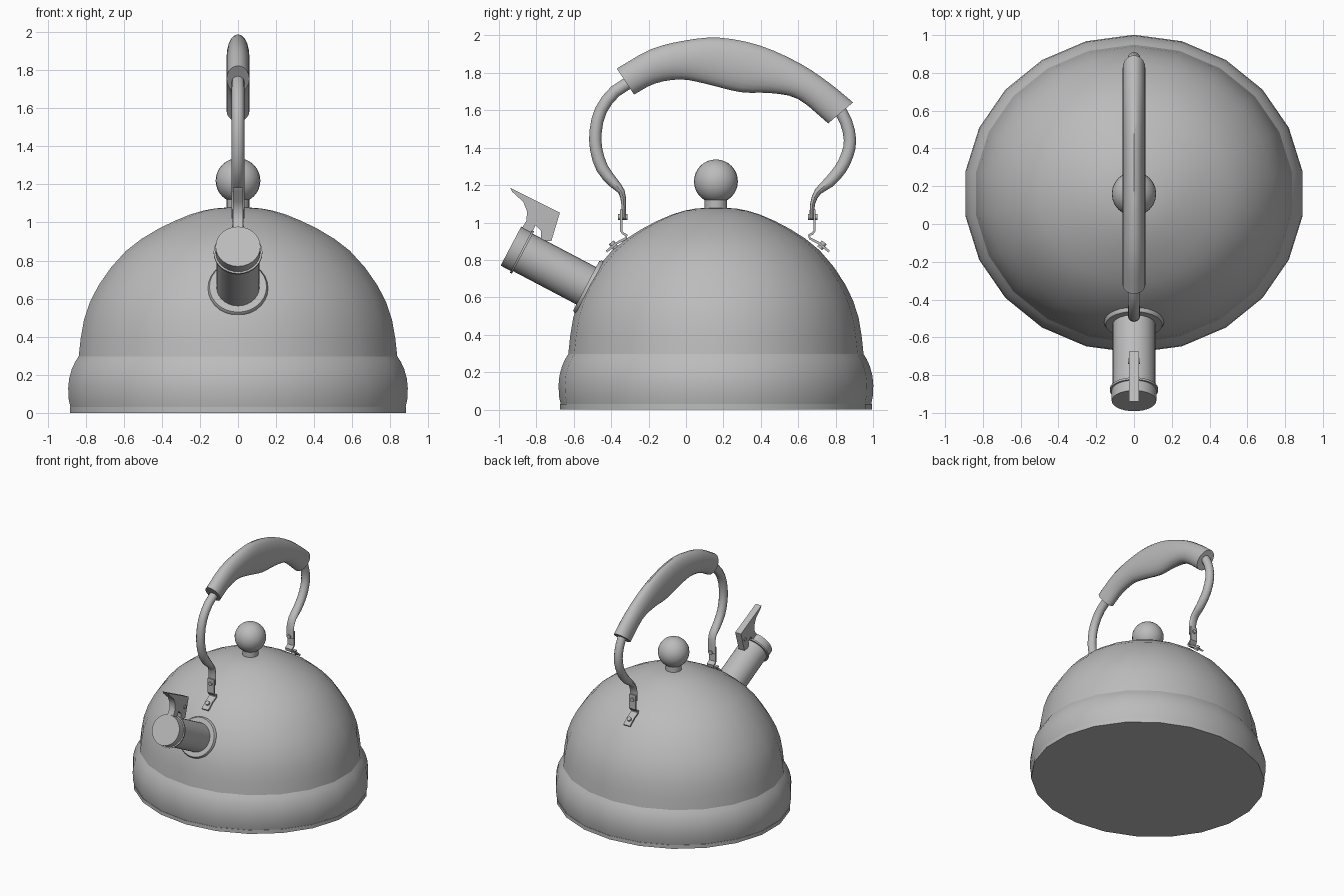
import bpy, bmesh, math
from mathutils import Vector

if "Cube" in bpy.data.objects:
    bpy.data.objects.remove(bpy.data.objects["Cube"])

steel = bpy.data.materials.new("brushed grey")
steel.use_nodes = True
GREY = (0.5, 0.5, 0.5, 1)
steel.diffuse_color = GREY
steel.node_tree.nodes["Principled BSDF"].inputs["Base Color"].default_value = GREY

CY = 0.16                                # body axis in y
ANCHOR_MID = 0.17                        # plane between the two handle anchors
SPOUT = Vector((0, -0.53, 0.66))         # spout root on the dome
AXIS = Vector((0, -0.885, 0.466)).normalized()


def finish(name, bm, angle=35):
    bmesh.ops.recalc_face_normals(bm, faces=bm.faces)
    mesh = bpy.data.meshes.new(name)
    bm.to_mesh(mesh)
    bm.free()
    obj = bpy.data.objects.new(name, mesh)
    bpy.context.collection.objects.link(obj)
    mesh.materials.append(steel)
    bpy.ops.object.select_all(action="DESELECT")
    obj.select_set(True)
    bpy.context.view_layer.objects.active = obj
    bpy.ops.object.shade_smooth_by_angle(angle=math.radians(angle))
    return obj


def loft(name, sections, sides, start=0.0, angle=35):
    """Skin rings given as (centre, u, v), capping both ends."""
    bm = bmesh.new()
    turns = [start + math.tau * i / sides for i in range(sides)]
    rings = [[bm.verts.new(c + u * math.cos(t) + v * math.sin(t)) for t in turns]
             for c, u, v in sections]
    for a, b in zip(rings, rings[1:]):
        for i in range(sides):
            j = (i + 1) % sides
            bm.faces.new((a[i], a[j], b[j], b[i]))
    bm.faces.new(rings[0])
    bm.faces.new(rings[-1])
    return finish(name, bm, angle)


def lathe(name, profile, sides, origin, axis=Vector((0, 0, 1)), squash=1.0, angle=35):
    """Turn (radius, distance) pairs about an axis lying in the yz plane."""
    v = axis.cross(Vector((1, 0, 0)))
    return loft(name, [(origin + axis * d, Vector((0, r * squash, 0)) if axis.z == 1 else v * r,
                        Vector((r, 0, 0))) for r, d in profile], sides, angle=angle)


def smooth_path(points, steps):
    """Catmull-Rom resampling of equal-length tuples."""
    pts = [Vector(p) for p in points]
    pts = [pts[0] * 2 - pts[1]] + pts + [pts[-1] * 2 - pts[-2]]
    out = []
    for a, b, c, d in zip(pts, pts[1:], pts[2:], pts[3:]):
        for k in range(steps):
            t = k / steps
            out.append(0.5 * (2 * b + (c - a) * t + (2 * a - 5 * b + 4 * c - d) * t * t
                              + (3 * b - a - 3 * c + d) * t ** 3))
    return out + [pts[-2]]


def sweep(name, points, sides, start=0.0, angle=35):
    """Sweep a section along (y, z, half thickness, half width) points."""
    sections = []
    for i, p in enumerate(points):
        q, r = points[max(i - 1, 0)], points[min(i + 1, len(points) - 1)]
        n = Vector((0, q[1] - r[1], r[0] - q[0])).normalized()
        sections.append((Vector((0, p[0], p[1])), n * p[2], Vector((p[3], 0, 0))))
    return loft(name, sections, sides, start, angle)


# Body: base plate, bulging band and dome
base = Vector((0, CY, 0))
lathe("base_plate", [(0.892, 0), (0.892, 0.03)], 22, base, squash=0.934)
lathe("base_band", [(0.888, 0.025), (0.898, 0.07), (0.901, 0.13), (0.896, 0.18),
                    (0.882, 0.23), (0.864, 0.268), (0.843, 0.3)], 22, base, squash=0.934)
dome = smooth_path([(0.846, 0.29), (0.817, 0.49), (0.74, 0.67), (0.595, 0.85),
                    (0.425, 0.965), (0.25, 1.043), (0.12, 1.074), (0.02, 1.078)], 2)
lathe("dome", dome, 22, base, squash=0.934, angle=40)

# Lid knob
lathe("knob_stem", [(0.06, 1.05), (0.06, 1.14)], 20, base)
ball = [(0.117 * math.sin(math.pi * k / 16) + 0.0005, 1.22 - 0.117 * math.cos(math.pi * k / 16))
        for k in range(17)]
lathe("knob_ball", ball, 24, base)

# Spout with collar, lip and cap
lathe("spout_collar", [(0.158, -0.06), (0.158, -0.008), (0.15, 0.004)], 28, SPOUT, AXIS)
lathe("spout_tube", [(0.113, -0.1), (0.113, 0.4)], 28, SPOUT, AXIS)
lathe("spout_lip", [(0.128, 0.386), (0.128, 0.398)], 28, SPOUT, AXIS)
lathe("spout_cap", [(0.118, 0.39), (0.118, 0.459)], 28, SPOUT, AXIS)


def pin(name, centre, axis, radius, half):
    lathe(name, [(radius, -half), (radius, half)], 12, Vector(centre), Vector(axis).normalized())


# Whistle lever above the spout
outline = [(-0.94, 1.185), (-0.9, 1.165), (-0.674, 1.053), (-0.72, 0.9), (-0.775, 0.905),
           (-0.775, 0.955), (-0.805, 0.985), (-0.825, 0.94), (-0.88, 0.965),
           (-0.853, 1.01), (-0.85, 1.06), (-0.87, 1.11), (-0.93, 1.165)]
bm = bmesh.new()
face = bm.faces.new([bm.verts.new((-0.026, y, z)) for y, z in outline])
grown = bmesh.ops.extrude_face_region(bm, geom=[face])["geom"]
bmesh.ops.translate(bm, vec=(0.052, 0, 0), verts=[g for g in grown if isinstance(g, bmesh.types.BMVert)])
finish("whistle_lever", bm)
bm = bmesh.new()
bmesh.ops.create_cone(bm, cap_ends=True, segments=12, radius1=0.015, radius2=0.015, depth=0.064)
for v in bm.verts:
    v.co = Vector((v.co.z, v.co.x - 0.727, v.co.y + 0.99))
finish("lever_pivot", bm)

# Handle arms, flattening into straps at the foot
R = 0.033
front = [(-0.27, 1.765, R, R), (-0.38, 1.7, R, R), (-0.455, 1.6, R, R), (-0.483, 1.49, R, R),
         (-0.48, 1.39, R, R), (-0.448, 1.29, R, R), (-0.39, 1.215, 0.028, R),
         (-0.345, 1.165, 0.018, R), (-0.333, 1.1, 0.013, R), (-0.333, 1.02, 0.012, R)]
back = [(0.8, 1.64, R, R), (0.855, 1.54, R, R), (0.877, 1.44, R, R), (0.862, 1.36, R, R),
        (0.825, 1.285, R, R), (0.765, 1.215, 0.03, R), (0.705, 1.165, 0.019, R),
        (0.677, 1.1, 0.013, R), (0.673, 1.02, 0.012, R)]
sweep("front_arm", smooth_path(front, 2), 12)
sweep("back_arm", smooth_path(back, 2), 12)

# Grip, lofted between its upper and lower outlines
grip = [(-0.37, 1.823, -0.278, 1.684), (-0.19, 1.925, -0.166, 1.743), (-0.005, 1.973, -0.03, 1.765),
        (0.18, 1.988, 0.1, 1.743), (0.396, 1.946, 0.29, 1.697), (0.61, 1.85, 0.45, 1.692),
        (0.77, 1.743, 0.6, 1.66), (0.893, 1.642, 0.76, 1.53)]
sections = []
for y1, z1, y2, z2 in smooth_path(grip, 3):
    top, low = Vector((0, y1, z1)), Vector((0, y2, z2))
    sections.append(((top + low) / 2, (top - low) / 2, Vector((0.06, 0, 0))))
loft("handle_grip", sections, 20)

# Hinged brackets joining the arms to the dome
T, W = 0.009, 0.042
hinge = [(-0.347, 1.07), (-0.347, 0.955), (-0.335, 0.94), (-0.318, 0.932),
         (-0.322, 0.915), (-0.37, 0.89), (-0.425, 0.845)]
for side, flip in (("front", 1), ("back", -1)):
    def place(y):
        return ANCHOR_MID + flip * (y - ANCHOR_MID)
    sweep(side + "_bracket", [(place(y), z, T, W) for y, z in hinge], 4, math.pi / 4)
    pin(side + "_hinge_rivet", (0, place(-0.338), 1.03), (0, -flip, 0), 0.016, 0.025)
    pin(side + "_dome_rivet", (0, place(-0.387), 0.878), (0, -flip * 0.62, 0.78), 0.017, 0.02)
